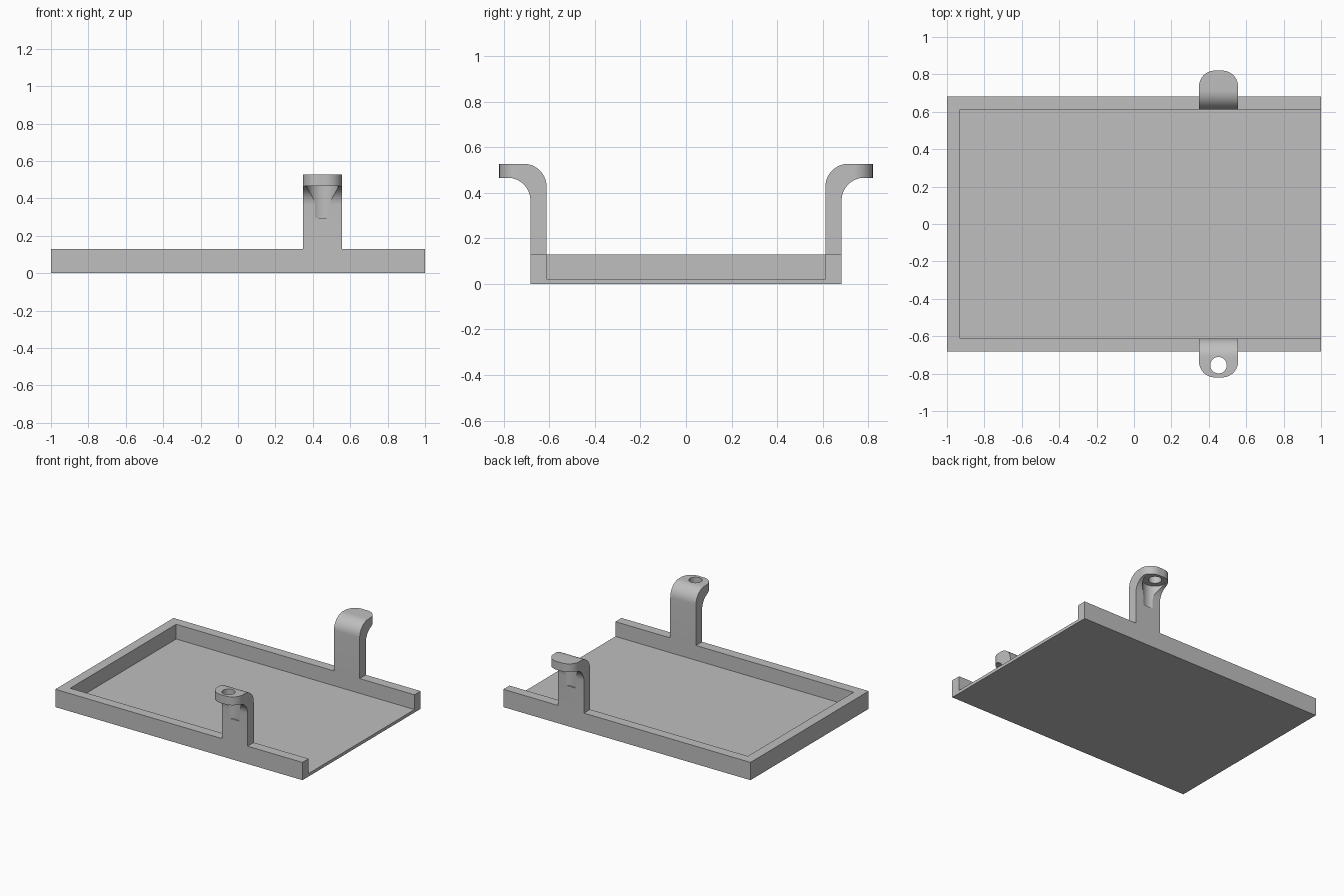
import bpy, bmesh, math
from mathutils import Vector

if "Cube" in bpy.data.objects:
    bpy.data.objects.remove(bpy.data.objects["Cube"], do_unlink=True)

grey = bpy.data.materials.new("plain grey")
grey.use_nodes = True
COLOR = (0.52, 0.52, 0.52, 1)
grey.diffuse_color = COLOR
grey.node_tree.nodes["Principled BSDF"].inputs["Base Color"].default_value = COLOR

HALF_Y, INNER_Y = 0.683, 0.612      # tray side walls
FLOOR, RIM = 0.022, 0.13            # floor and rim heights
ARM_X, ARM_W = 0.452, 0.104         # arm centre and half width
TIP_Y, TIP_Z, TOP = 0.82, 0.466, 0.527
HOLE_Y = 0.755


def prism(name, points, direction):
    """Extrude a closed outline of 3D points along a direction."""
    bm = bmesh.new()
    face = bm.faces.new([bm.verts.new(p) for p in points])
    new = bmesh.ops.extrude_face_region(bm, geom=[face])["geom"]
    bmesh.ops.translate(bm, vec=Vector(direction),
                        verts=[v for v in new if isinstance(v, bmesh.types.BMVert)])
    bmesh.ops.recalc_face_normals(bm, faces=bm.faces)
    mesh = bpy.data.meshes.new(name)
    bm.to_mesh(mesh)
    bm.free()
    mesh.materials.append(grey)
    obj = bpy.data.objects.new(name, mesh)
    bpy.context.collection.objects.link(obj)
    return obj


def arc(cx, cy, r, start, end, n=14):
    angles = [math.radians(start + (end - start) * i / n) for i in range(n + 1)]
    return [(cx + r * math.cos(a), cy + r * math.sin(a)) for a in angles]


def combine(target, tool, operation):
    """Apply a boolean and drop the helper."""
    tool.hide_render = True
    mod = target.modifiers.new("cut", 'BOOLEAN')
    mod.operation, mod.solver, mod.object = operation, 'EXACT', tool
    bpy.context.view_layer.objects.active = target
    bpy.ops.object.modifier_apply(modifier=mod.name)
    bpy.data.objects.remove(tool, do_unlink=True)


def bore(name, side, radius, z0, z1):
    circle = arc(ARM_X, side * HOLE_Y, radius, 0, 360, 40)[:-1]
    return prism(name, [(x, y, z0) for x, y in circle], (0, 0, z1 - z0))


def make_arm(side, hole_top):
    # Side profile: upright bar that bends outward into a flat tab
    r = 0.1
    profile = [(HALF_Y, 0.06), (INNER_Y, 0.06)]
    profile += arc(INNER_Y + r, TOP - r, r, 180, 90)
    profile += [(TIP_Y, TOP), (TIP_Y, TIP_Z)]
    profile += arc(HALF_Y + r, TIP_Z - r, r, 90, 180)
    arm = prism("arm", [(ARM_X - ARM_W, side * y, z) for y, z in profile],
                (2 * ARM_W, 0, 0))
    # Rounded tab end
    c = 0.084
    plan = [(ARM_X - ARM_W, 0.5), (ARM_X + ARM_W, 0.5)]
    plan += arc(ARM_X + ARM_W - c, TIP_Y - c, c, 0, 90)
    plan += arc(ARM_X - ARM_W + c, TIP_Y - c, c, 90, 180)
    combine(arm, prism("tab_outline", [(x, side * y, 0) for x, y in plan], (0, 0, 1)),
            'INTERSECT')
    # Screw clearance groove under the tab, then the screw hole
    combine(arm, bore("clearance", side, 0.083, 0.295, TIP_Z), 'DIFFERENCE')
    combine(arm, bore("screw_hole", side, 0.044, 0.4, hole_top), 'DIFFERENCE')
    return arm


# Tray: U-shaped rim, open at the left end, over a thin floor
outline = [(1, -HALF_Y), (1, -INNER_Y), (-0.929, -INNER_Y), (-0.929, INNER_Y),
           (1, INNER_Y), (1, HALF_Y), (-1, HALF_Y), (-1, -HALF_Y)]
tray = prism("tray", [(x, y, 0) for x, y in outline], (0, 0, RIM))
floor = prism("floor", [(x, y, 0) for x in (-1, 1) for y in (-HALF_Y * x, HALF_Y * x)],
              (0, 0, FLOOR))
combine(tray, floor, 'UNION')

# Front arm is drilled through, back arm has a closed top
for side, hole_top in ((-1, 0.6), (1, TOP - 0.004)):
    combine(tray, make_arm(side, hole_top), 'UNION')

bpy.ops.object.select_all(action='DESELECT')
tray.select_set(True)
bpy.context.view_layer.objects.active = tray
bpy.ops.object.shade_smooth_by_angle(angle=math.radians(30))
